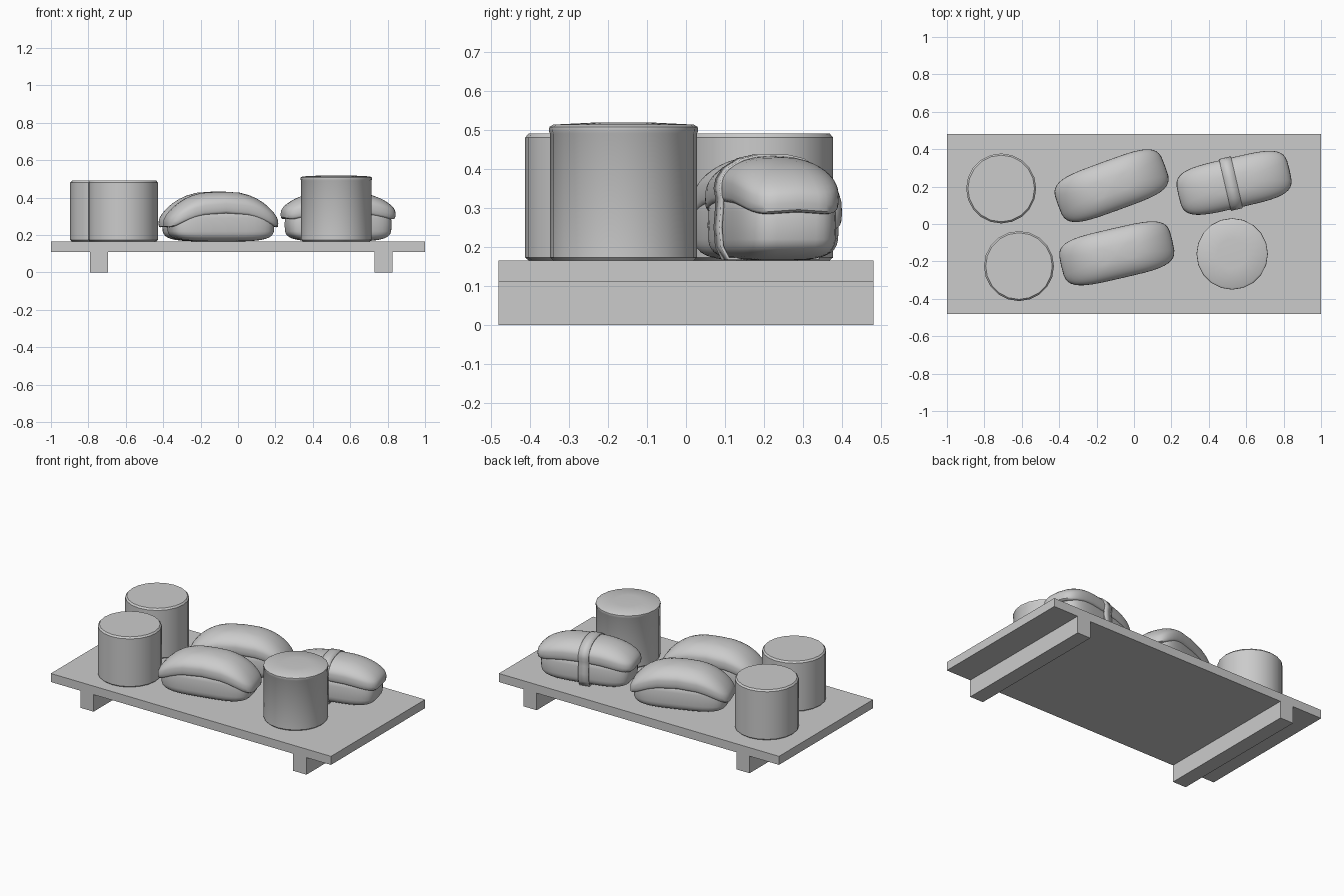
import bpy, bmesh
from math import radians, copysign
from mathutils import Matrix

if "Cube" in bpy.data.objects:
    bpy.data.objects.remove(bpy.data.objects["Cube"])

DECK = 0.165


def finish(name, bm, smooth=True):
    bmesh.ops.recalc_face_normals(bm, faces=bm.faces)
    me = bpy.data.meshes.new(name)
    bm.to_mesh(me)
    bm.free()
    ob = bpy.data.objects.new(name, me)
    bpy.context.collection.objects.link(ob)
    if smooth:
        bpy.context.view_layer.objects.active = ob
        ob.select_set(True)
        bpy.ops.object.shade_smooth_by_angle(angle=radians(40))
        ob.select_set(False)
    return ob


def box(name, x0, x1, y0, y1, z0, z1):
    bm = bmesh.new()
    m = Matrix.Translation(((x0 + x1) / 2, (y0 + y1) / 2, (z0 + z1) / 2))
    bmesh.ops.create_cube(bm, size=1, matrix=m @ Matrix.Diagonal((x1 - x0, y1 - y0, z1 - z0, 1)))
    return finish(name, bm, False)


def lathe(name, x, y, profile, sides=20):
    # closed round body from (radius, height) rings
    bm = bmesh.new()
    rings = []
    for r, z in profile:
        m = Matrix.Translation((x, y, z))
        rings.append(bmesh.ops.create_circle(bm, segments=sides, radius=r, matrix=m)["verts"])
    for a, b in zip(rings, rings[1:]):
        for i in range(sides):
            j = (i + 1) % sides
            bm.faces.new((a[i], a[j], b[j], b[i]))
    bm.faces.new(rings[0])
    bm.faces.new(rings[-1])
    return finish(name, bm)


def spow(v, e):
    return copysign(abs(v) ** e, v)


def pillow(name, half, zc, e_flat, e_up, bend, place):
    # soft rounded block, optionally drooping toward its ends and sides
    bm = bmesh.new()
    bmesh.ops.create_uvsphere(bm, u_segments=40, v_segments=20, radius=1)
    for v in bm.verts:
        x, y, z = v.co
        r = (x * x + y * y) ** 0.5
        k = min(r, 1) ** e_up
        cx, cy = (x / r, y / r) if r > 1e-5 else (0, 0)
        fx, fy = spow(cx, e_flat) * k, spow(cy, e_flat) * k
        dz = bend[0] * abs(fx) ** 2.6 + bend[1] * fy * fy
        v.co = (half[0] * fx, half[1] * fy, zc + half[2] * spow(z, e_up) - dz)
    bm.transform(place)
    return finish(name, bm)


# Serving board with two cross feet
box("board", -1, 1, -0.48, 0.48, 0.11, DECK)
box("left_foot", -0.79, -0.695, -0.48, 0.48, 0, 0.11)
box("right_foot", 0.73, 0.825, -0.48, 0.48, 0, 0.11)

# Round rolls
for name, x, y in (("back_roll", -0.71, 0.19), ("front_roll", -0.615, -0.225)):
    lathe(name, x, y, [(0.178, DECK), (0.187, 0.173), (0.187, 0.48), (0.178, 0.49)])
lathe("topped_roll", 0.525, -0.16, [(0.18, DECK), (0.188, 0.173), (0.188, 0.49),
      (0.191, 0.495), (0.19, 0.507), (0.18, 0.513), (0.08, 0.518)])

# Rice blocks with draped toppings
pieces = (("back", -0.12, 0.205, 20, 0.115),
          ("front", -0.092, -0.157, 13, 0.115),
          ("wrapped", 0.535, 0.22, 13, 0.065))
for name, x, y, ang, droop in pieces:
    place = Matrix.Translation((x, y, 0)) @ Matrix.Rotation(radians(ang), 4, "Z")
    pillow(name + "_rice", (0.283, 0.132, 0.09), DECK + 0.09, 0.5, 0.5, (0, 0), place)
    pillow(name + "_topping", (0.305, 0.135, 0.055), 0.378, 0.5, 0.58, (droop, 0.03), place)

# Thin band around the last piece, pinched in at the seam
side = [(0.12, 0.166), (0.138, 0.2), (0.142, 0.25), (0.138, 0.3), (0.137, 0.325),
        (0.142, 0.35), (0.137, 0.375), (0.12, 0.402), (0.08, 0.427), (0.035, 0.437)]
outline = side + [(-a, b) for a, b in reversed(side)]
bm = bmesh.new()
edge = [[bm.verts.new((bx, a, b)) for a, b in outline] for bx in (-0.05, 0.015)]
n = len(outline)
for i in range(n):
    j = (i + 1) % n
    bm.faces.new((edge[0][i], edge[0][j], edge[1][j], edge[1][i]))
bm.transform(place)
band = finish("wrap_band", bm)
sol = band.modifiers.new("thickness", "SOLIDIFY")
sol.thickness = 0.008
sol.offset = -1
